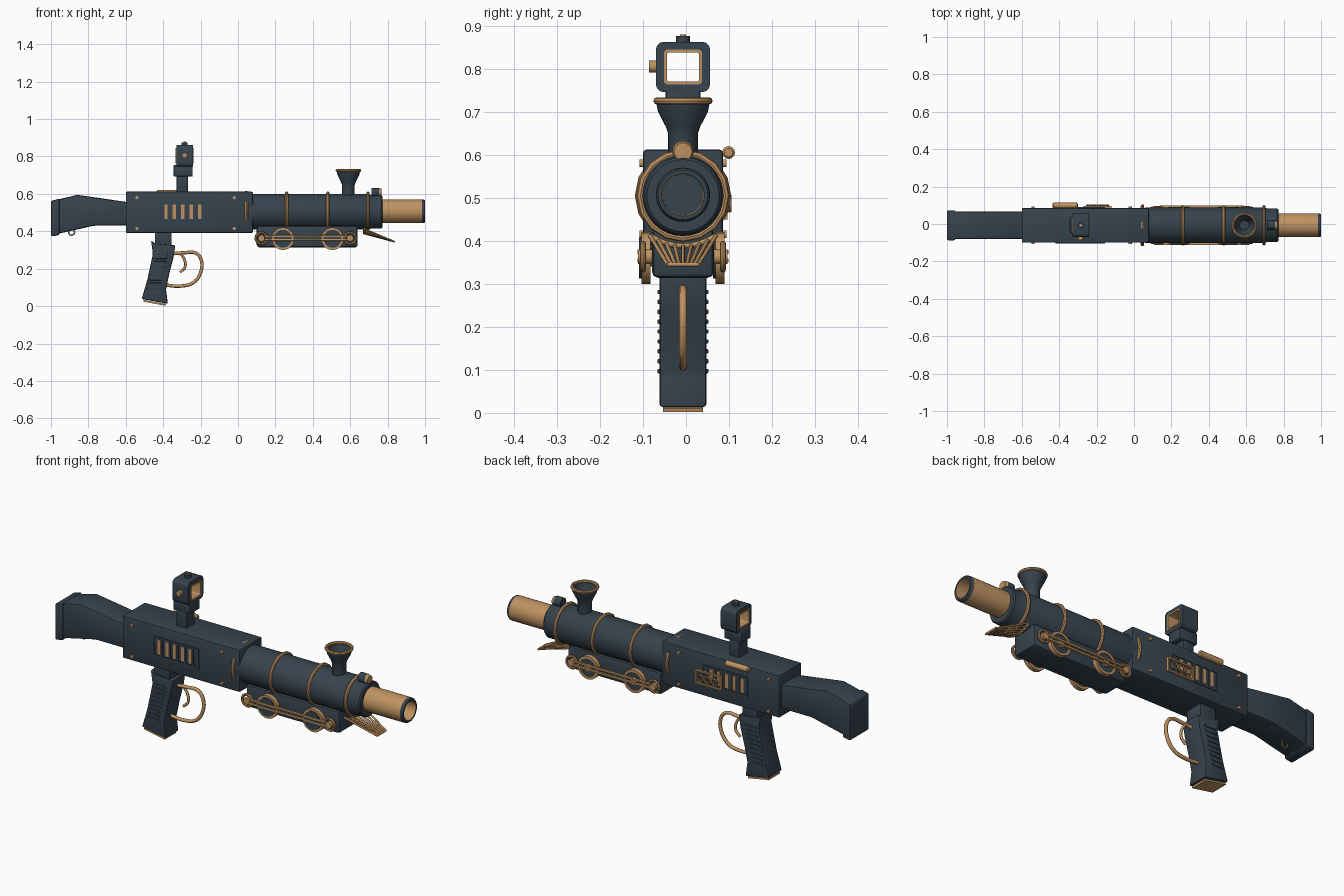
import bpy, bmesh, math
from mathutils import Vector, Matrix

if "Cube" in bpy.data.objects:
    bpy.data.objects.remove(bpy.data.objects["Cube"])

YC = -0.007  # sideways offset of the whole model


def material(name, rgb):
    m = bpy.data.materials.new(name)
    m.diffuse_color = (*rgb, 1)
    m.use_nodes = True
    m.node_tree.nodes["Principled BSDF"].inputs["Base Color"].default_value = m.diffuse_color
    return m


MATS = [material("slate", (0.037, 0.056, 0.075)), material("brass", (0.52, 0.29, 0.12))]
DARK, BRASS = 0, 1


def finish(bm, name, mat=DARK):
    bmesh.ops.recalc_face_normals(bm, faces=bm.faces)
    me = bpy.data.meshes.new(name)
    for m in MATS:
        me.materials.append(m)
    if mat is not None:
        for f in bm.faces:
            f.material_index = mat
    bm.to_mesh(me)
    bm.free()
    ob = bpy.data.objects.new(name, me)
    bpy.context.collection.objects.link(ob)
    ob.location.y = YC
    bpy.ops.object.select_all(action='DESELECT')
    ob.select_set(True)
    bpy.context.view_layer.objects.active = ob
    bpy.ops.object.shade_smooth_by_angle(angle=math.radians(35))
    return ob


def bevel(bm, w, seg=2):
    if w:
        bmesh.ops.bevel(bm, geom=bm.edges[:], offset=w, segments=seg, affect='EDGES', profile=0.5)


def box(name, x, y, z, mat=DARK, bev=0.0):
    bm = bmesh.new()
    bmesh.ops.create_cube(bm, size=1)
    for v in bm.verts:
        for i, (a, b) in enumerate((x, y, z)):
            v.co[i] = a if v.co[i] < 0 else b
    bevel(bm, bev)
    return finish(bm, name, mat)


def extrude(name, pts, y0, y1, mat=DARK, bev=0.0):
    """Side outline (x, z) extruded along y."""
    bm = bmesh.new()
    f = bm.faces.new([bm.verts.new((x, y0, z)) for x, z in pts])
    r = bmesh.ops.extrude_face_region(bm, geom=[f])
    for v in r['geom']:
        if isinstance(v, bmesh.types.BMVert):
            v.co.y = y1
    bevel(bm, bev)
    return finish(bm, name, mat)


def lathe(name, prof, center, axis='X', mat=DARK, n=32, brass=(), closed=False):
    """Turn (along, radius) points about an axis; brass lists brass segments."""
    bm = bmesh.new()
    rings = [[bm.verts.new((r * math.cos(2 * math.pi * i / n), r * math.sin(2 * math.pi * i / n), a))
              for i in range(n)] for a, r in prof]
    pairs = list(zip(rings, rings[1:])) + ([(rings[-1], rings[0])] if closed else [])
    for k, (p, q) in enumerate(pairs):
        for i in range(n):
            f = bm.faces.new((p[i], p[(i + 1) % n], q[(i + 1) % n], q[i]))
            f.material_index = BRASS if k in brass else mat
    if not closed:
        for r in (rings[0], rings[-1]):
            bm.faces.new(r).material_index = mat
    d = {'X': (1, 0, 0), 'Y': (0, 1, 0), 'Z': (0, 0, 1)}[axis]
    rot = Vector((0, 0, 1)).rotation_difference(Vector(d)).to_matrix().to_4x4()
    bmesh.ops.transform(bm, matrix=Matrix.Translation(center) @ rot, verts=bm.verts)
    return finish(bm, name, None)


def rod(name, a, b, r, center, axis, mat=BRASS, n=20):
    return lathe(name, [(a, r), (b, r)], center, axis, mat, n)


def ring(name, R, r, center, axis='X', n=24, m=8):
    prof = [(r * math.sin(2 * math.pi * k / m), R + r * math.cos(2 * math.pi * k / m)) for k in range(m)]
    return lathe(name, prof, center, axis, BRASS, n, closed=True)


def tube(name, pts, r, smooth=True):
    cu = bpy.data.curves.new(name, 'CURVE')
    cu.dimensions = '3D'
    cu.bevel_depth, cu.bevel_resolution, cu.resolution_u = r, 2, 6
    cu.use_fill_caps = True
    s = cu.splines.new('BEZIER' if smooth else 'POLY')
    if smooth:
        s.bezier_points.add(len(pts) - 1)
        for b, p in zip(s.bezier_points, pts):
            b.co = p
            b.handle_left_type = b.handle_right_type = 'AUTO'
    else:
        s.points.add(len(pts) - 1)
        for b, p in zip(s.points, pts):
            b.co = (*p, 1)
    cu.materials.append(MATS[BRASS])
    ob = bpy.data.objects.new(name, cu)
    bpy.context.collection.objects.link(ob)
    ob.location.y = YC
    bpy.ops.object.select_all(action='DESELECT')
    ob.select_set(True)
    bpy.context.view_layer.objects.active = ob
    bpy.ops.object.convert(target='MESH')


# Receiver with corner screws and slotted side panels
box("receiver", (-0.60, 0.08), (-0.093, 0.093), (0.39, 0.612), bev=0.008)
for s in (-1, 1):
    for x in (-0.54, -0.02):
        for z in (0.415, 0.58):
            rod("screw", -0.004, 0.004, 0.009, (x, s * 0.097, z), 'Y', n=12)
    y = sorted((s * 0.085, s * 0.097))
    for z0, z1 in ((0.452, 0.461), (0.547, 0.556)):
        box("panel_rail", (-0.42, -0.155), y, (z0, z1))
    for x in (-0.42, -0.163):
        box("panel_end", (x, x + 0.008), y, (0.452, 0.556))
    for i in range(5):
        x = -0.385 + i * 0.045
        box("slot_bar", (x - 0.009, x + 0.009), sorted((s * 0.09, s * 0.0955)), (0.467, 0.542), BRASS)
        box("slot_divider", (x + 0.012, x + 0.020), y, (0.461, 0.547))

# Bolt handle and small gear plate on the far side
lathe("bolt_handle", [(-0.435, 0.01), (-0.43, 0.015), (-0.305, 0.015), (-0.30, 0.01)],
      (0, 0.106, 0.605), mat=BRASS, n=12)
for z in (0.45, 0.515):
    box("gear_frame", (-0.27, -0.12), (0.09, 0.104), (z, z + 0.008), BRASS)
for x in (-0.27, -0.128):
    box("gear_frame_end", (x, x + 0.008), (0.09, 0.104), (0.45, 0.523), BRASS)
for x in (-0.235, -0.195, -0.155):
    ring("gear", 0.017, 0.005, (x, 0.108, 0.487), 'Y', 12, 6)

# Boiler, front collar and bands
lathe("boiler", [(0.06, 0.095), (0.70, 0.095), (0.71, 0.09), (0.765, 0.09), (0.772, 0.084)], (0, 0, 0.505))
for x in (0.26, 0.48, 0.695):
    ring("boiler_band", 0.099, 0.009, (x, 0, 0.505), n=16)
ring("rear_band", 0.103, 0.009, (0.045, 0, 0.505), n=16)

# Hollow muzzle
lathe("muzzle", [(0.75, 0.063), (0.985, 0.063), (0.995, 0.062), (1.0, 0.058), (1.0, 0.049), (0.80, 0.047)],
      (0, 0, 0.507), brass=(0, 4))

# Chimney with rolled lip
lathe("chimney", [(0.58, 0.034), (0.648, 0.034), (0.665, 0.04), (0.70, 0.058), (0.725, 0.063),
                  (0.725, 0.056), (0.69, 0.046), (0.65, 0.025)], (0.59, 0, 0), 'Z')
ring("chimney_lip", 0.061, 0.008, (0.59, 0, 0.725), 'Z')

# Headlamp
lathe("headlamp", [(0.715, 0.025), (0.755, 0.025), (0.762, 0.021), (0.764, 0.020)],
      (0, 0, 0.607), n=20, brass=(1, 2))
rod("lamp_lens", 0.755, 0.768, 0.021, (0, 0, 0.607), 'X')

# Undercarriage with wheels and drive rods on both sides
box("undercarriage", (0.10, 0.64), (-0.072, 0.072), (0.314, 0.43), bev=0.014)
for s in (-1, 1):
    for x in (0.24, 0.505):
        c = (x, s * 0.086, 0.36)
        lathe("wheel_rim", [(-0.011, 0.047), (-0.011, 0.060), (0.011, 0.060), (0.011, 0.047)], c, 'Y', BRASS,
              24, closed=True)
        rod("wheel_disc", -0.016, 0.006, 0.048, c, 'Y', DARK, 24)
        rod("wheel_hub", -0.014, 0.014, 0.02, c, 'Y')
    for x in (0.125, 0.60):
        ring("rod_end", 0.030, 0.007, (x, s * 0.093, 0.363), 'Y', 20)
        rod("rod_pivot", -0.025, 0.014, 0.017, (x, s * 0.09, 0.363), 'Y') if s > 0 else \
            rod("rod_pivot", -0.014, 0.025, 0.017, (x, s * 0.09, 0.363), 'Y')
    y = sorted((s * 0.094, s * 0.106))
    for z in (0.349, 0.369):
        box("drive_rod", (0.14, 0.585), y, (z, z + 0.010), BRASS, 0.002)

# Front fan grille
top, low = [], []
for i in range(9):
    t = i / 4 - 1
    top.append((0.675, t * 0.077, 0.388 + 0.024 * t * t))
    low.append((0.835, t * 0.036, 0.345))
    tube("grille_bar", [top[-1], low[-1]], 0.0045, False)
tube("grille_top", top, 0.006, False)
tube("grille_nose", [low[0], low[-1]], 0.005, False)

# Shoulder stock, pad and sling ring
extrude("stock", [(-0.97, 0.385), (-0.97, 0.568), (-0.86, 0.595), (-0.59, 0.556), (-0.59, 0.43),
                  (-0.77, 0.43)], -0.073, 0.073, bev=0.010)
extrude("butt_pad", [(-1.0, 0.372), (-1.0, 0.562), (-0.955, 0.575), (-0.955, 0.38)], -0.08, 0.08, bev=0.008)
ring("sling_ring", 0.016, 0.004, (-0.89, 0, 0.395), 'Y', 16, 6)

# Grip with neck, ribs and base plate
box("grip_neck", (-0.445, -0.355), (-0.05, 0.05), (0.32, 0.40), bev=0.006)
extrude("grip", [(-0.465, 0.352), (-0.445, 0.335), (-0.335, 0.325), (-0.345, 0.26), (-0.368, 0.17), (-0.385, 0.09),
                 (-0.375, 0.012), (-0.515, 0.038), (-0.485, 0.14), (-0.455, 0.28)], -0.055, 0.055, bev=0.008)
extrude("grip_base", [(-0.505, 0.033), (-0.385, 0.011), (-0.387, 0.002), (-0.507, 0.024)], -0.046, 0.046, BRASS)
for i in range(9):
    z = 0.092 + i * 0.023
    x = -0.43 + (z - 0.18) * 0.24
    box("grip_rib", (x - 0.032, x + 0.032), (-0.059, 0.059), (z, z + 0.010), bev=0.002)

# Trigger and guard
tube("trigger_guard", [(-0.35, 0, 0.28), (-0.29, 0, 0.285), (-0.225, 0, 0.283), (-0.198, 0, 0.25), (-0.20, 0, 0.18),
                       (-0.24, 0, 0.125), (-0.31, 0, 0.107), (-0.385, 0, 0.112)], 0.009)
tube("trigger", [(-0.31, 0, 0.285), (-0.287, 0, 0.25), (-0.283, 0, 0.21), (-0.31, 0, 0.18)], 0.007)

# Sight: post, block, open frame with brass lining, knobs
box("sight_post", (-0.328, -0.268), (-0.035, 0.035), (0.60, 0.70), bev=0.004)
box("sight_block", (-0.345, -0.242), (-0.041, 0.041), (0.692, 0.755), bev=0.008)


def frame(name, x, outer, inner, round_out, round_in, mat):
    """Square tube along x with rounded corners, centred on the sight."""
    bm = bmesh.new()
    loops = []
    for xx, h, r in ((x[0], outer, round_out), (x[1], outer, round_out), (x[1], inner, round_in),
                     (x[0], inner, round_in)):
        loops.append([bm.verts.new((xx, cx * (h - r) + r * math.cos(a), 0.804 + cz * (h - r) * 0.9 + r * math.sin(a)))
                      for q, (cx, cz) in enumerate(((1, 1), (-1, 1), (-1, -1), (1, -1)))
                      for a in [math.pi / 2 * (q + k / 3) for k in range(4)]])
    for p, q in zip(loops, loops[1:] + loops[:1]):
        for i in range(16):
            bm.faces.new((p[i], p[(i + 1) % 16], q[(i + 1) % 16], q[i]))
    finish(bm, name, mat)


frame("sight_frame", (-0.33, -0.24), 0.063, 0.040, 0.018, 0.006, DARK)
frame("sight_lining", (-0.333, -0.237), 0.044, 0.037, 0.007, 0.004, BRASS)
rod("side_knob", -0.079, -0.055, 0.014, (-0.285, 0, 0.805), 'Y')
rod("top_knob", 0.855, 0.876, 0.016, (-0.285, 0, 0), 'Z', DARK)
rod("top_knob_cap", 0.855, 0.88, 0.007, (-0.285, 0, 0), 'Z', n=12)
